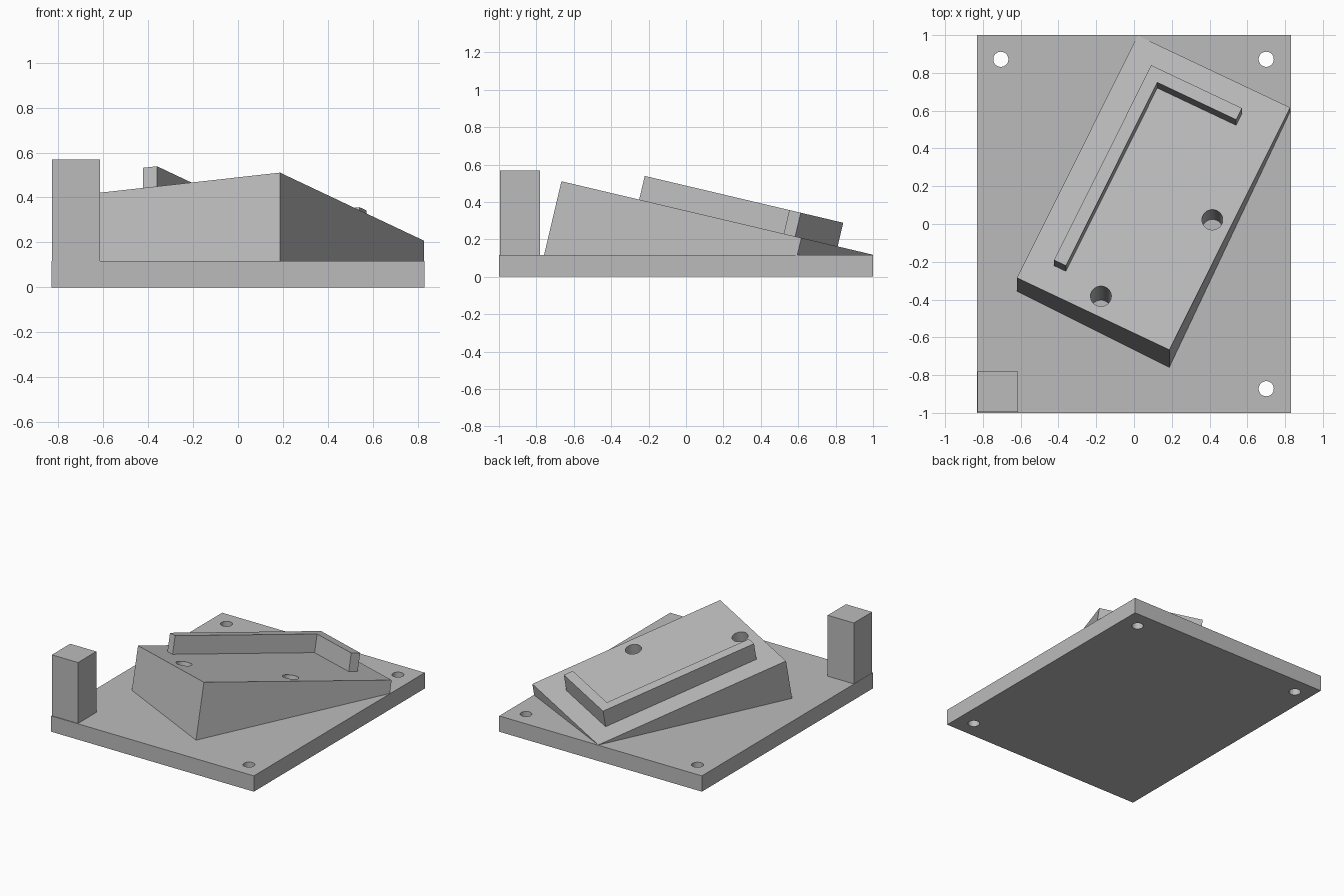
import bpy, bmesh, math
from mathutils import Matrix, Vector

if "Cube" in bpy.data.objects:
    bpy.data.objects.remove(bpy.data.objects["Cube"])

grey = bpy.data.materials.new("grey")
grey.diffuse_color = (0.5, 0.5, 0.5, 1)
grey.use_nodes = True
grey.node_tree.nodes["Principled BSDF"].inputs["Base Color"].default_value = grey.diffuse_color

PLATE_TOP = 0.117
# Frame on the sloped face: x along its back edge, -y down its long edge
SLOPE = (Matrix.Translation((0.02, 0.998, PLATE_TOP + 0.001))
         @ Matrix.Rotation(math.radians(-13.27), 4, 'X')
         @ Matrix.Rotation(math.radians(-25.9), 4, 'Z'))


def finish(name, bm):
    bmesh.ops.recalc_face_normals(bm, faces=bm.faces)
    mesh = bpy.data.meshes.new(name)
    bm.to_mesh(mesh)
    bm.free()
    mesh.materials.append(grey)
    obj = bpy.data.objects.new(name, mesh)
    bpy.context.collection.objects.link(obj)
    return obj


def prism(name, outline, z0, z1, frame=Matrix(), clip=None):
    """Extrude an outline, place it in a frame, optionally trim below a height."""
    bm = bmesh.new()
    face = bm.faces.new([bm.verts.new((x, y, z0)) for x, y in outline])
    new = bmesh.ops.extrude_face_region(bm, geom=[face])["geom"]
    bmesh.ops.translate(bm, vec=(0, 0, z1 - z0),
                        verts=[v for v in new if isinstance(v, bmesh.types.BMVert)])
    bmesh.ops.transform(bm, matrix=frame, verts=bm.verts)
    if clip is not None:
        cut = bmesh.ops.bisect_plane(bm, geom=bm.verts[:] + bm.edges[:] + bm.faces[:],
                                     plane_co=(0, 0, clip), plane_no=(0, 0, 1),
                                     clear_inner=True)["geom_cut"]
        bmesh.ops.contextual_create(bm, geom=[e for e in cut if isinstance(e, bmesh.types.BMEdge)])
    return finish(name, bm)


def rect(x0, x1, y0, y1):
    return [(x0, y0), (x1, y0), (x1, y1), (x0, y1)]


def drill(target, centres, radius, z0, z1, frame=Matrix()):
    """Cut round holes along the frame's z axis."""
    bm = bmesh.new()
    for x, y in centres:
        bmesh.ops.create_cone(bm, cap_ends=True, segments=48, radius1=radius, radius2=radius,
                              depth=z1 - z0,
                              matrix=frame @ Matrix.Translation((x, y, (z0 + z1) / 2)))
    cutter = finish(target.name + "_hole_cutter", bm)
    mod = target.modifiers.new("holes", 'BOOLEAN')
    mod.operation, mod.solver, mod.object = 'DIFFERENCE', 'EXACT', cutter
    bpy.context.view_layer.objects.active = target
    bpy.ops.object.modifier_apply(modifier=mod.name)
    bpy.data.objects.remove(cutter)


# Base plate with three mounting holes
plate = prism("base_plate", rect(-0.83, 0.83, -1, 1), 0, PLATE_TOP)
drill(plate, [(-0.705, 0.872), (0.70, 0.872), (0.70, -0.872)], 0.04, -0.1, 0.3)

# Corner post
prism("corner_post", rect(-0.828, -0.614, -0.995, -0.781), PLATE_TOP, 0.568)

# Sloped block, trimmed where it meets the plate, with two holes square to the slope
block = prism("sloped_block", rect(0, 0.897, -1.465, 0), -0.7, 0, SLOPE, clip=PLATE_TOP - 0.001)
drill(block, [(0.793, -0.729), (0.444, -1.361)], 0.055, -0.7, 0.1, SLOPE)

# L-shaped locating fence on the slope
prism("locating_fence", [(0.148, -0.142), (0.682, -0.142), (0.682, -0.212), (0.218, -0.212),
                         (0.218, -1.32), (0.148, -1.32)], 0, 0.13, SLOPE)
